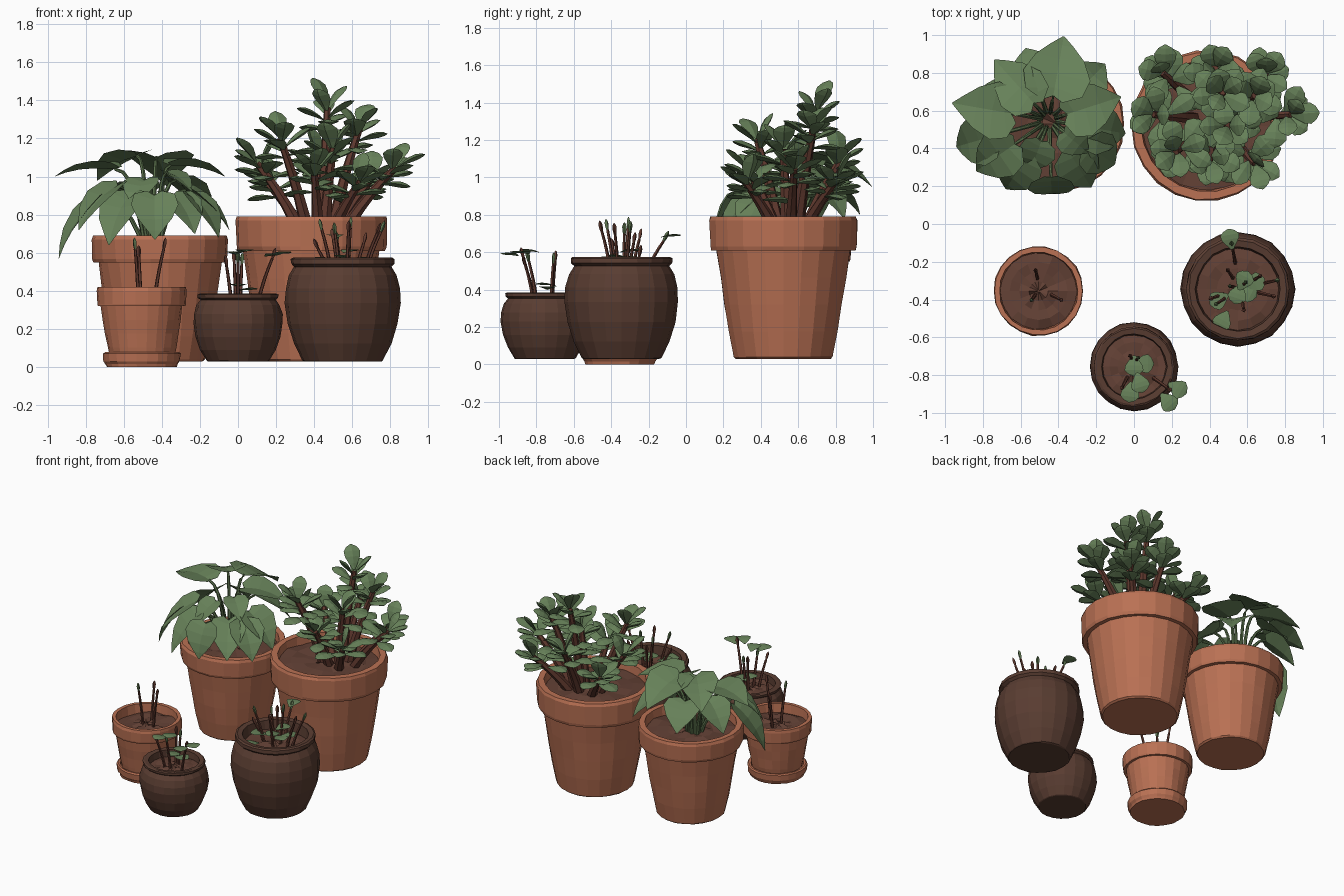
import bpy, bmesh, math, random
from mathutils import Vector as V

random.seed(4)
cube = bpy.data.objects.get("Cube")
if cube:
    bpy.data.objects.remove(cube, do_unlink=True)


def material(name, *rgb):
    m = bpy.data.materials.new(name)
    m.use_nodes = True
    m.diffuse_color = (*rgb, 1)
    m.node_tree.nodes["Principled BSDF"].inputs["Base Color"].default_value = (*rgb, 1)
    return m


TERRACOTTA = material("terracotta", .49, .165, .088)
GLAZE = material("dark brown glaze", .1, .046, .031)
SOIL = material("soil", .125, .053, .036)
BARK = material("bark", .115, .04, .027)
LEAF = material("leaf green", .135, .22, .1)
STALK = material("stalk green", .1, .16, .07)


def finish(bm, name, mat):
    bmesh.ops.recalc_face_normals(bm, faces=bm.faces)
    mesh = bpy.data.meshes.new(name)
    bm.to_mesh(mesh)
    bm.free()
    mesh.materials.append(mat)
    ob = bpy.data.objects.new(name, mesh)
    bpy.context.collection.objects.link(ob)
    return ob


def skin(bm, rings):
    """Join a row of equal vertex rings with quads."""
    for a, b in zip(rings, rings[1:]):
        n = len(a)
        for i in range(n):
            j = (i + 1) % n
            bm.faces.new((a[i], a[j], b[j], b[i]))


def lathe(name, x, y, profile, mat, sides=22, wobble=.003):
    """Spin a (radius, height) profile, with a slightly hand-made surface."""
    bm = bmesh.new()
    rings = []
    for r, z in profile:
        ring = []
        for i in range(sides):
            a = math.tau * i / sides
            q = r + random.uniform(-wobble, wobble)
            ring.append(bm.verts.new((x + q * math.cos(a), y + q * math.sin(a), z)))
        rings.append(ring)
    skin(bm, rings)
    bm.faces.new(rings[0])
    bm.faces.new(rings[-1])
    return finish(bm, name, mat)


def soil(name, x, y, r, z, rough):
    bm = bmesh.new()
    rings = []
    for k in (1, .75, .5, .25, .03):
        rings.append([bm.verts.new((
            x + r * k * math.cos(math.tau * i / 16),
            y + r * k * math.sin(math.tau * i / 16),
            z + (1 - k) * rough + random.uniform(-rough, rough))) for i in range(16)])
    skin(bm, rings)
    bm.faces.new(rings[-1])
    finish(bm, name, SOIL)


def clay_pot(name, x, y, z0, z1, r, base, rim, depth):
    zr, body = z1 - rim, r * .9
    prof = [(base * .96, z0), (base, z0 + .01)]
    prof += [(base + (body - base) * t ** .9, z0 + (zr - z0) * t) for t in (.25, .5, .75, 1)]
    prof += [(r * .97, zr), (r * .985, zr + rim * .12), (r, z1 - .02), (r * .98, z1),
             (r * .87, z1), (r * .84, z1 - depth - .04)]
    lathe(name, x, y, prof, TERRACOTTA)
    soil(name + "_soil", x, y, r * .86, z1 - depth, .012)


def glazed_pot(name, x, y, r, z1):
    h = z1 - .03
    shape = ((.68, 0), (.7, .01), (.84, .17), (.95, .36), (1, .56), (.99, .7), (.93, .83),
             (.84, .91), (.9, .94), (.9, .985), (.86, 1), (.74, .99), (.7, .78))
    lathe(name, x, y, [(a * r, .03 + b * h) for a, b in shape], GLAZE, 20)
    soil(name + "_soil", x, y, r * .74, z1 - h * .14, .01)


def tube(bm, a, mid, b, r0, r1, sides=6):
    """Tapered stem along a bent path."""
    rings = []
    for k in range(6):
        t = k / 5
        p = a * (1 - t) ** 2 + mid * 2 * t * (1 - t) + b * t * t
        d = (mid - a) * (1 - t) + (b - mid) * t
        u = d.cross(V((.3, 1, .1))).normalized()
        w = d.cross(u).normalized()
        r = r0 + (r1 - r0) * t
        rings.append([bm.verts.new(p + r * (u * math.cos(math.tau * i / sides)
                                            + w * math.sin(math.tau * i / sides)))
                      for i in range(sides)])
    skin(bm, rings)
    bm.faces.new(rings[0])
    bm.faces.new(rings[-1])


# Outline rows: distance along the leaf, half width, offset of the edges
HEART = ((0, .3, -.1), (.12, .85, -.12), (.32, 1, -.05), (.58, .72, 0), (.82, .33, 0), (1, .02, 0))
OVAL = ((0, .14, 0), (.25, .55, 0), (.5, .92, 0), (.72, 1, 0), (.9, .62, 0), (1, .08, 0))


def leaf(bm, base, tip, width, rows, thick=.01, fold=.0, droop=.0):
    d = tip - base
    length = d.length
    side = d.cross(V((0, 0, 1)))
    side = side.normalized() if side.length > length * .05 else V((1, 0, 0))
    up = side.cross(d).normalized()
    rings = []
    for t, w, back in rows:
        p = base + d * t + up * droop * length * 4 * t * (1 - t)
        e = side * w * width / 2
        lift = up * fold * w * width + d * back
        rings.append([bm.verts.new(q) for q in
                      (p - e + lift, p + up * thick * w, p + e + lift, p - up * thick * w)])
    skin(bm, rings)
    bm.faces.new(rings[0])
    bm.faces.new(rings[-1])


# Pots, saucer and soil
clay_pot("large_clay_pot", .385, .52, .03, .79, .4, .265, .18, .06)
clay_pot("medium_clay_pot", -.41, .53, .03, .69, .36, .235, .14, .06)
clay_pot("small_clay_pot", -.505, -.355, .03, .42, .238, .165, .1, .06)
lathe("saucer", -.505, -.355, [(.185, 0), (.19, .015), (.2, .03), (.203, .07), (.195, .078),
                               (.18, .075), (.17, .05)], TERRACOTTA)
glazed_pot("large_glazed_pot", .55, -.345, .303, .575)
glazed_pot("small_glazed_pot", 0, -.755, .235, .385)

# Heart-leaf plant: direction, tip reach and height, base reach and height, width
hearts = ((80, .45, .95, .13, 1.1, .36), (132, .43, .98, .12, 1.11, .28),
          (170, .52, 1.0, .2, 1.04, .31), (196, .51, .57, .29, .88, .28),
          (215, .47, .72, .22, .95, .27), (238, .43, .64, .22, .9, .26),
          (272, .39, .67, .3, .9, .25), (302, .42, .7, .2, .9, .25),
          (326, .42, .68, .24, .9, .25), (350, .41, .72, .18, .93, .28),
          (18, .4, 1.0, .1, 1.06, .3), (45, .42, .78, .17, .98, .27),
          (108, .4, .8, .2, .95, .26), (155, .4, .78, .2, .95, .25),
          (250, .28, .84, .12, .98, .2), (320, .27, .92, .1, 1.02, .18))
leaves, stalks = bmesh.new(), bmesh.new()
root = V((-.45, .55, 0))
for az, tr, tz, br, bz, w in hearts:
    out = V((math.cos(math.radians(az)), math.sin(math.radians(az)), 0))
    up = V((0, 0, 1))
    base = root + out * br + up * bz
    leaf(leaves, base, root + out * tr + up * tz, w, HEART, .006, .1, .08)
    tube(stalks, root + out * .04 + up * .6, root + out * br * .4 + up * bz, base, .014, .009)
finish(leaves, "heart_leaves", LEAF)
finish(stalks, "heart_leaf_stalks", STALK)

# Succulent shrub: one woody branch and leaf rosette per tip
tips = ((.47, .7, 1.36), (.22, .38, 1.2), (.1, .58, 1.07), (.15, .8, .97), (.43, .83, 1.1),
        (.64, .68, 1.26), (.83, .58, 1.05), (.7, .8, .98), (.64, .32, .97), (.4, .34, 1.03),
        (.5, .52, 1.15))
leaves, wood = bmesh.new(), bmesh.new()
root = V((.43, .55, .7))
for n, p in enumerate(tips):
    tip = V(p)
    flat = V((tip.x - root.x, tip.y - root.y, 0))
    start = root + flat * .3
    bend = start + flat * .25 + V((0, 0, (tip.z - root.z) * .5))
    tube(wood, start, bend, tip, .036, .018)
    axis = (tip - bend).normalized()
    for i in range(10):
        k = i / 9
        az, tilt = n + i * 2.4, -.1 + k * 1.15
        out = V((math.cos(az), math.sin(az), 0))
        d = (out * math.cos(tilt) + axis * math.sin(tilt)).normalized()
        base = tip - axis * .13 * (1 - k) + d * .012
        leaf(leaves, base, base + d * random.uniform(.14, .18), random.uniform(.1, .125),
             OVAL, .016, .04, .05)
finish(leaves, "succulent_leaves", LEAF)
finish(wood, "succulent_branches", BARK)


def sprouts(name, root, stems, pads):
    """Thin shoots with pointed buds, plus flat round leaves."""
    wood, buds, flats = bmesh.new(), bmesh.new(), bmesh.new()
    root = V(root)
    for i, s in enumerate(stems):
        tip = V(s)
        lean = V((tip.x - root.x, tip.y - root.y, 0))
        start = root + lean * .55
        tube(wood, start, (start + tip) / 2 - lean * .08, tip, .011, .008, 5)
        end = tip + (tip - start).normalized() * .06
        leaf(buds if i % 2 else wood, tip - (end - tip) * .4, end, .024, OVAL, .011)
    for p in pads:
        c = V(p)
        d = V((c.x - root.x, c.y - root.y, 0)).normalized() * .055
        leaf(flats, c - d, c + d + V((0, 0, .01)), .1, OVAL, .006, .05, .05)
    finish(wood, name + "_stems", BARK)
    finish(buds, name + "_buds", STALK)
    if pads:
        finish(flats, name + "_leaves", LEAF)
    else:
        flats.free()


sprouts("small_clay_pot_sprout", (-.5, -.34, .34),
        ((-.52, -.25, .58), (-.54, -.4, .62), (-.39, -.4, .62)), ())
sprouts("small_glazed_pot_sprout", (0, -.74, .31),
        ((-.02, -.7, .55), (.02, -.71, .54), (.18, -.87, .57), (0, -.84, .55), (-.06, -.86, .53)),
        ((.23, -.87, .59), (.18, -.94, .58), (.03, -.84, .6), (-.02, -.89, .59),
         (0, -.75, .42), (.05, -.74, .4)))
sprouts("large_glazed_pot_sprout", (.56, -.34, .47),
        ((.42, -.39, .62), (.44, -.42, .72), (.5, -.25, .67), (.51, -.33, .7), (.58, -.45, .71),
         (.59, -.31, .73), (.73, -.38, .7), (.75, -.3, .71), (.66, -.28, .65), (.52, -.12, .66)),
        ((.51, -.08, .68), (.58, -.3, .6), (.64, -.31, .56), (.45, -.4, .56), (.55, -.37, .57),
         (.6, -.36, .55), (.47, -.51, .53)))
